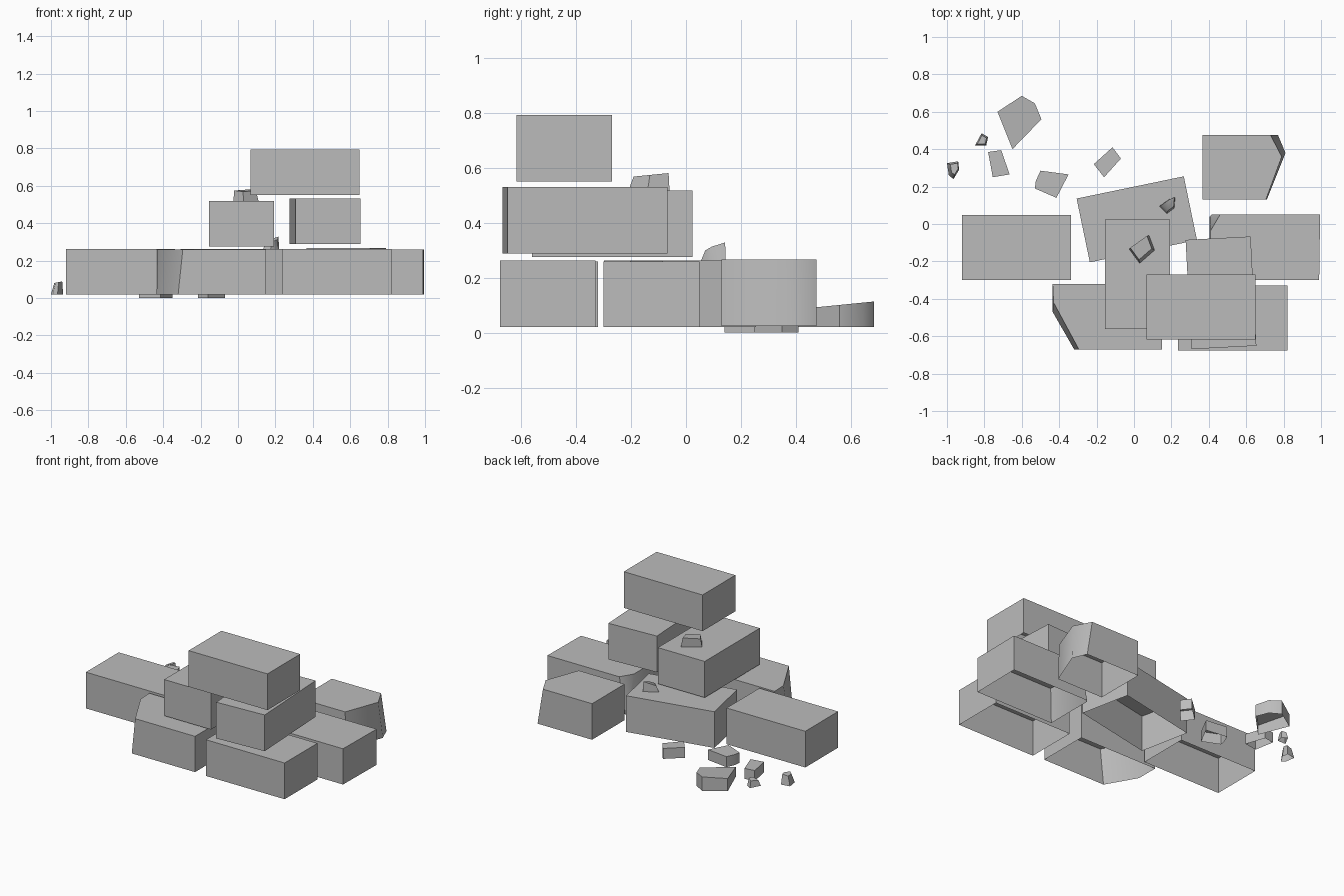
import bpy
import bmesh
from math import radians
from mathutils import Matrix, Vector

default_cube = bpy.data.objects.get("Cube")
if default_cube:
    bpy.data.objects.remove(default_cube, do_unlink=True)

# Single stone colour
stone = bpy.data.materials.new("stone grey")
stone.use_nodes = True
grey = (0.5, 0.5, 0.5, 1)
stone.diffuse_color = grey
shader = next(n for n in stone.node_tree.nodes if n.type == "BSDF_PRINCIPLED")
shader.inputs["Base Color"].default_value = grey


def open_prism(name, bottom, top, z_low, z_high, slope=(0, 0)):
    """Loft two matching outlines into a closed top and sides, open below.
    The top plane can lean by the given slope along x and y."""
    bm = bmesh.new()
    centre = sum((Vector(p) for p in top), Vector((0, 0))) / len(top)
    lower = [bm.verts.new((x, y, z_low)) for x, y in bottom]
    upper = []
    for point in top:
        lean = (Vector(point) - centre).dot(Vector(slope))
        upper.append(bm.verts.new((*point, z_high + lean)))
    bm.faces.new(upper)
    for i in range(len(lower)):
        j = (i + 1) % len(lower)
        bm.faces.new((lower[i], lower[j], upper[j], upper[i]))
    bm.normal_update()
    cap = next(f for f in bm.faces if len(f.verts) == len(top) and
               all(v in upper for v in f.verts))
    if cap.normal.z < 0:
        bmesh.ops.reverse_faces(bm, faces=bm.faces[:])
    mesh = bpy.data.meshes.new(name)
    bm.to_mesh(mesh)
    bm.free()
    mesh.materials.append(stone)
    obj = bpy.data.objects.new(name, mesh)
    bpy.context.collection.objects.link(obj)
    # Soften only the worn corners, keep block edges crisp
    for polygon in mesh.polygons:
        polygon.use_smooth = True
    mesh.set_sharp_from_angle(angle=radians(50))
    return obj


def brick(name, centre, z_low, angle=0):
    """Whole rectangular brick, turned about its centre."""
    length, width, height = 0.585, 0.348, 0.243
    turn = Matrix.Rotation(radians(angle), 2)
    outline = [turn @ Vector((sx * length / 2, sy * width / 2)) + Vector(centre)
               for sx, sy in ((-1, -1), (1, -1), (1, 1), (-1, 1))]
    return open_prism(name, outline, outline, z_low, z_low + height)


def chunk(name, outline, z_low, height, taper=1.0, shift=(0, 0), slope=(0, 0)):
    """Small broken fragment with a narrower, leaning top."""
    points = [Vector(p) for p in outline]
    centre = sum(points, Vector((0, 0))) / len(points)
    top = [centre + (p - centre) * taper + Vector(shift) for p in points]
    return open_prism(name, points, top, z_low, z_low + height, slope)


ground = 0.02

# Whole bricks, bottom layer to top
brick("left_brick", (-0.628, -0.125), ground)
brick("front_right_brick", (0.528, -0.503), ground)
brick("turned_middle_brick", (0.015, 0.025), ground, 11.7)
brick("upper_left_brick", (0.018, -0.268), 0.275, 90)
brick("upper_right_brick", (0.465, -0.368), 0.288, 93)
brick("top_brick", (0.358, -0.443), 0.55)

# Bricks with broken corners
open_prism("front_left_chipped_brick",
           [(-.435, -.32), (-.435, -.47), (-.32, -.67), (.15, -.67), (.15, -.32)],
           [(-.435, -.32), (-.43, -.42), (-.295, -.67), (.15, -.67), (.15, -.32)],
           ground, 0.26)
open_prism("right_chipped_brick",
           [(.405, -.3), (.99, -.3), (.995, .05), (.415, .05), (.405, .04)],
           [(.41, -.3), (.99, -.3), (.995, .05), (.46, .05), (.41, -.035)],
           ground, 0.26)
open_prism("back_broken_brick",
           [(.365, .13), (.71, .13), (.81, .38), (.77, .475), (.365, .475)],
           [(.365, .13), (.705, .13), (.79, .36), (.73, .475), (.365, .475)],
           0.025, 0.267)

# Rubble scattered behind the pile
chunk("large_fragment",
      [(-.73, .6), (-.65, .4), (-.495, .56), (-.53, .645), (-.6, .685)],
      ground, 0.083, slope=(0, 0.1))
chunk("tiny_fragment", [(-.85, .42), (-.79, .42), (-.78, .465), (-.815, .485)],
      ground, 0.045, 0.7, slope=(0.3, 0))
chunk("outer_fragment",
      [(-1, .325), (-.99, .26), (-.965, .24), (-.935, .29), (-.94, .335)],
      ground, 0.065, 0.65, (0.006, 0.006), (0.2, 0))
chunk("square_fragment", [(-.78, .385), (-.755, .25), (-.665, .265), (-.71, .395)],
      ground, 0.07)
chunk("wide_fragment",
      [(-.53, .19), (-.415, .14), (-.35, .265), (-.5, .285), (-.525, .23)],
      0, 0.07)
chunk("near_fragment", [(-.215, .32), (-.16, .25), (-.07, .35), (-.115, .41)],
      0, 0.07)

# Fragments resting on bricks
chunk("upper_resting_fragment",
      [(-.025, -.135), (.03, -.21), (.11, -.14), (.08, -.06)],
      0.518, 0.057, 0.85, (-0.006, 0.008), (0, 0.1))
chunk("lower_resting_fragment",
      [(.135, .095), (.175, .055), (.215, .085), (.22, .145), (.185, .13)],
      0.263, 0.05, 0.8, (0.003, 0.006), (0.2, 0.3))
